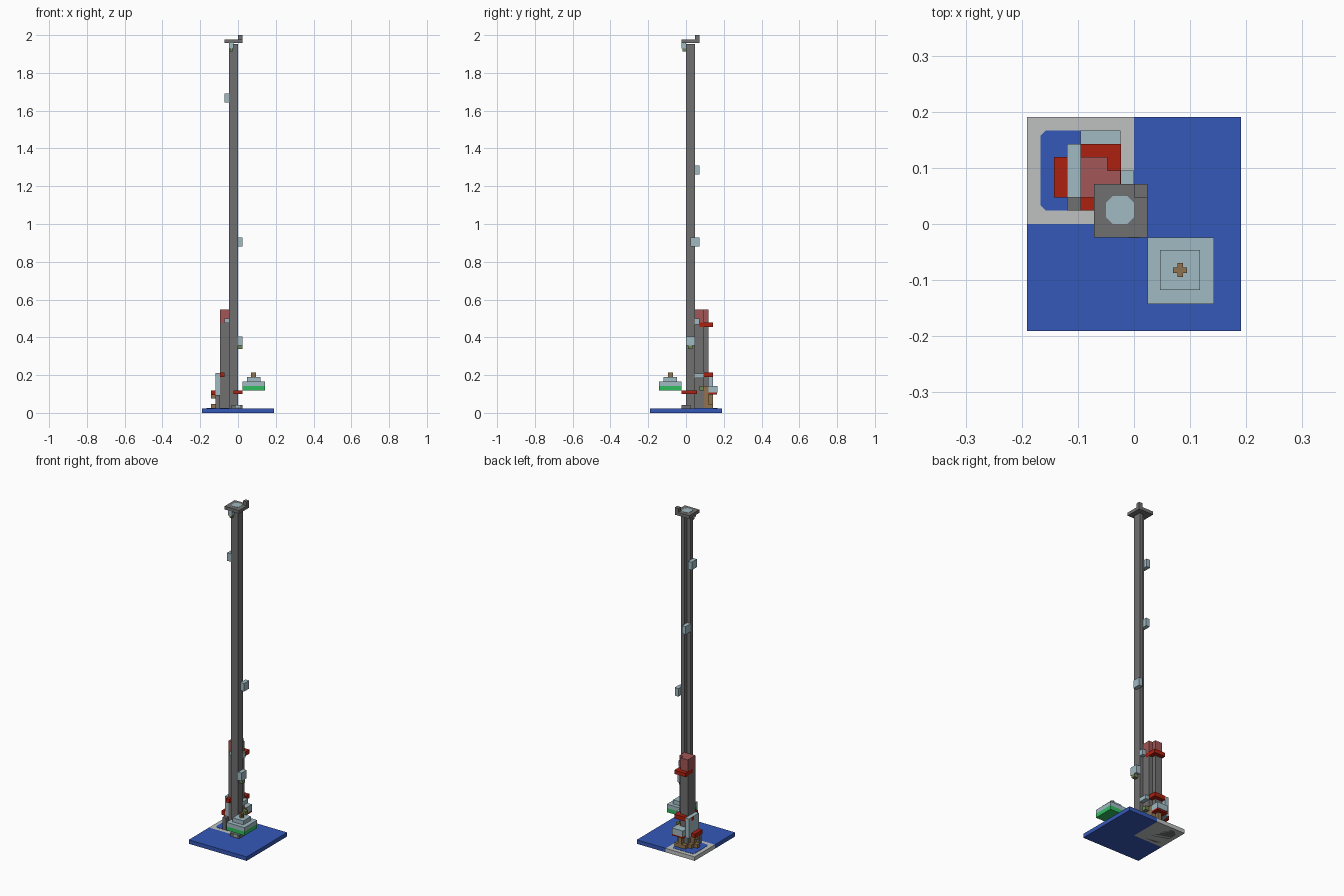
import bpy, bmesh, math

V = 1 / 42  # one building block
cube = bpy.data.objects.get("Cube")
if cube:
    bpy.data.objects.remove(cube, do_unlink=True)


def material(name, rgb):
    m = bpy.data.materials.new(name)
    m.use_nodes = True
    col = [((c / 255 + 0.055) / 1.055) ** 2.4 for c in rgb] + [1]
    m.diffuse_color = col
    m.node_tree.nodes["Principled BSDF"].inputs["Base Color"].default_value = col
    return m


blue = material("deep blue", (53, 88, 184))
pale = material("pale grey", (190, 193, 192))
ice = material("ice blue", (160, 186, 194))
red = material("red", (172, 32, 16))
pink = material("dusty red", (162, 86, 86))
grey = material("stone grey", (112, 112, 112))
brown = material("wood brown", (142, 114, 78))
green = material("bright green", (48, 188, 95))
olive = material("olive", (112, 134, 84))


def prism(name, mat, outline, z0, z1):
    """Extrude an outline given in block units."""
    bm = bmesh.new()
    face = bm.faces.new([bm.verts.new((x * V, y * V, z0 * V)) for x, y in outline])
    up = bmesh.ops.extrude_face_region(bm, geom=[face])["geom"]
    for v in up:
        if isinstance(v, bmesh.types.BMVert):
            v.co.z = z1 * V
    bmesh.ops.recalc_face_normals(bm, faces=bm.faces)
    me = bpy.data.meshes.new(name)
    bm.to_mesh(me)
    bm.free()
    me.materials.append(mat)
    ob = bpy.data.objects.new(name, me)
    bpy.context.collection.objects.link(ob)
    return ob


def box(name, mat, x0, x1, y0, y1, z0, z1):
    return prism(name, mat, [(x0, y0), (x1, y0), (x1, y1), (x0, y1)], z0, z1)


def rounded(x0, x1, y0, y1, c):
    """Rectangle outline with clipped corners."""
    return [(x0 + c, y0), (x1 - c, y0), (x1, y0 + c), (x1, y1 - c),
            (x1 - c, y1), (x0 + c, y1), (x0, y1 - c), (x0, y0 + c)]


# Ground slab with a pale corner quarter and a pool
prism("ground", blue, [(-8, -8), (8, -8), (8, 8), (0, 8), (0, 0), (-8, 0)], 0, 1)
box("ground_corner", pale, -8, 0, 0, 8, 0, 1)
prism("pool", blue, rounded(-7, -1, 1, 7, 0.4), 1, 1.06)
prism("ground_underside_patch", grey, rounded(-7, -0.5, 0.7, 7.2, 1.2), 0, 0.04)

# Tall tower with an open back corner
prism("tower", grey, [(-2, 0), (0, 0), (0, 2), (-1, 2), (-1, 1), (-2, 1)], 1, 82)
box("tower_platform", grey, -3, 1, -1, 3, 82.2, 83)
box("platform_post", grey, 0, 1, 2, 3, 83, 84)
prism("platform_water", ice, rounded(-2.1, 0, 0, 2.1, 0.5), 83, 83.06)

# Landings spiralling up the tower
box("landing_1", ice, 0, 1, 0, 2, 15, 17)
box("landing_1_bracket", olive, 0, 1, 0.4, 1.4, 14.2, 15)
box("landing_2", ice, 0, 1, 1, 3, 37, 39)
box("landing_3", ice, -2, -1, 1, 3, 53, 55)
box("landing_4", ice, -3, -2, 0, 2, 69, 71)
box("landing_5", ice, -2, -1, -1, 0, 81, 82.2)
box("landing_5_bracket", olive, -1.8, -1.2, -0.8, 0, 80.4, 81)

# Collar and footing around the tower base
prism("tower_collar", red, [(-1, -1), (1, -1), (1, 2.5), (0, 2.5), (0, 0), (-1, 0)], 4.2, 5)
prism("tower_footing", grey, [(-1.5, -1), (1, -1), (1, 1), (0, 1), (0, 0), (-1.5, 0)], 1, 1.8)
box("footing_stone", ice, -0.4, 0.4, -1.05, -1, 1.2, 1.8)

# Shorter column with a red cap
column = [(-4, 2), (-1, 2), (-1, 4), (-2, 4), (-2, 5), (-4, 5)]
prism("column", grey, column, 1, 20)
prism("column_top", pink, column, 20, 23)
box("column_band", red, -4.02, -0.98, 3, 6, 19.1, 20.05)
box("column_lamp_front", ice, -3, -2, 1, 2, 20, 21)
box("column_lamp_side", ice, -1, 0, 2, 3, 19.6, 21)
prism("lower_band", red,
      [(-4, 1), (-3, 1), (-3, 2), (-1, 2), (-1, 6), (-4, 6)], 8, 9)
box("side_post", brown, -2, -1, 4, 5, 1, 6)
box("green_ledge", olive, -1, 0, 3, 4, 5, 6)
box("stone_ledge", ice, -1, 0, 2, 4, 7.8, 8.8)

# Shelves around the foot of the column
box("pale_wall", ice, -5, -4, 2, 6, 4, 8.9)
box("pale_wall_cap", red, -5.03, -4, 4, 5, 8, 8.85)
box("back_shelf", ice, -4, -1, 5, 7, 4.5, 6)
box("back_shelf_trim", red, -4, -1, 5, 6.9, 4.1, 4.5)
box("side_shelf", red, -6, -5, 2, 5, 4, 5)
box("side_shelf_bracket", brown, -6, -5, 3, 4, 3.2, 4)
box("front_stone", grey, -5, -4, 1, 2, 1, 4)

# Wooden stumps under the shelves
for i, (x, y) in enumerate([(-6, 3), (-5, 4), (-4, 5), (-2, 5)]):
    box(f"stump_{i + 1}", brown, x, x + 1, y, y + 1, 1, 2)
box("back_prop", brown, -3, -2, 5, 6, 1, 4.1)
box("side_prop", brown, -5, -4, 3, 4, 1, 4)

# Floating stepped island with a cross on top
box("island_base", green, 1, 6, -6, -1, 5, 6)
box("island_slab", ice, 1, 6, -6, -1, 6, 7)
box("island_step", ice, 1.95, 4.95, -4.95, -1.95, 7, 8)
cx, cy, arm, half = 3.45, -3.45, 0.52, 0.2
quarter = [(arm, -half), (arm, half), (half, half)]
cross = []
for k in range(4):
    c, s = round(math.cos(k * math.pi / 2)), round(math.sin(k * math.pi / 2))
    cross += [(cx + c * x - s * y, cy + s * x + c * y) for x, y in quarter]
prism("island_cross", brown, cross, 8, 9)
